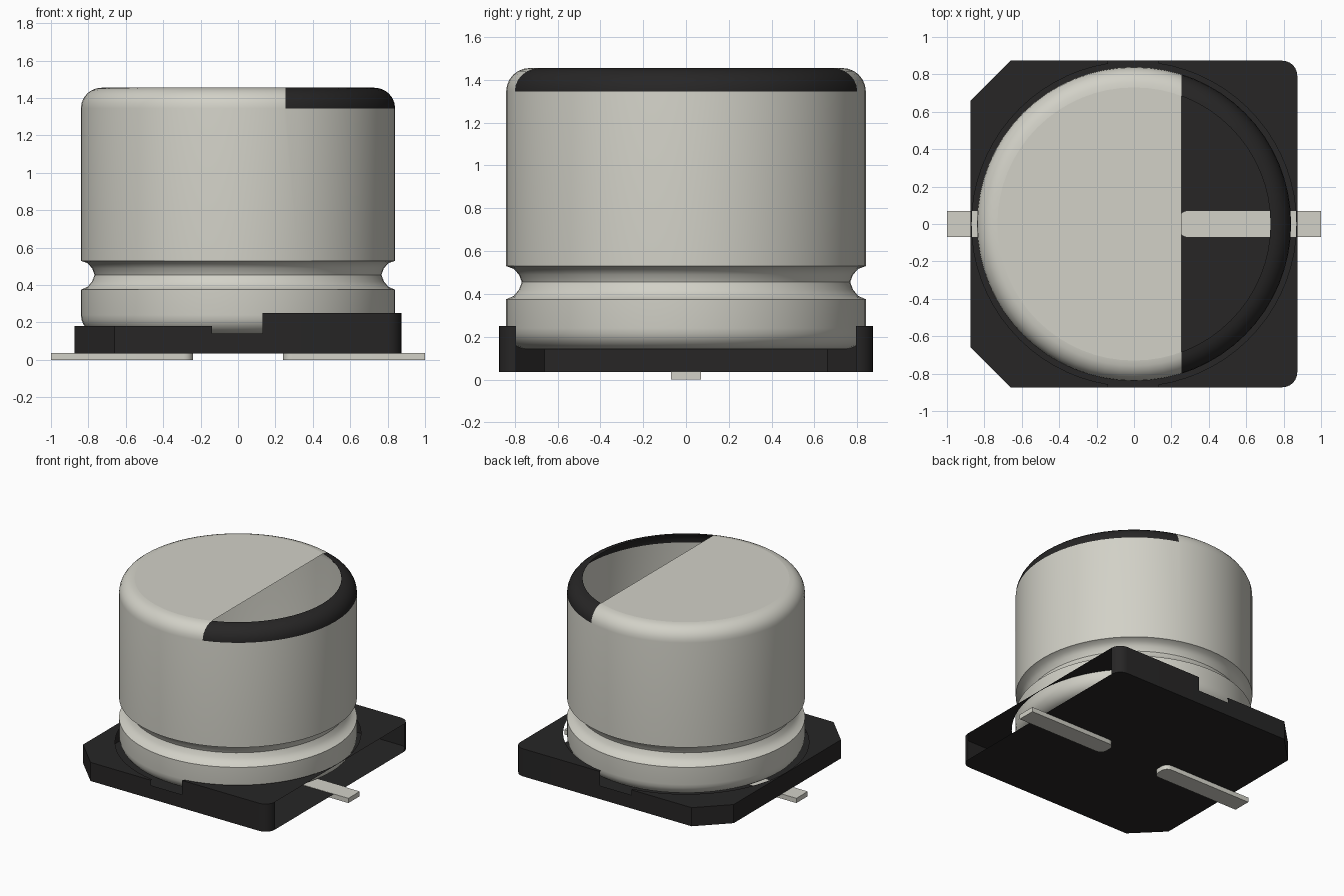
import bpy, bmesh, math

if "Cube" in bpy.data.objects:
    bpy.data.objects.remove(bpy.data.objects["Cube"], do_unlink=True)


def material(name, rgb):
    m = bpy.data.materials.new(name)
    m.use_nodes = True
    col = (*rgb, 1.0)
    m.diffuse_color = col
    m.node_tree.nodes["Principled BSDF"].inputs["Base Color"].default_value = col
    return m


METAL = material("pale_metal", (0.644, 0.637, 0.572))
BLACK = material("black_plastic", (0.020, 0.019, 0.019))


def finish(name, bm, mats, angle=None):
    bmesh.ops.recalc_face_normals(bm, faces=bm.faces[:])
    mesh = bpy.data.meshes.new(name)
    bm.to_mesh(mesh)
    bm.free()
    for m in mats:
        mesh.materials.append(m)
    ob = bpy.data.objects.new(name, mesh)
    bpy.context.collection.objects.link(ob)
    if angle:
        bpy.ops.object.select_all(action='DESELECT')
        ob.select_set(True)
        bpy.context.view_layer.objects.active = ob
        bpy.ops.object.shade_smooth_by_angle(angle=math.radians(angle))
    return ob


def arc(cx, cy, r, a0, a1, n):
    steps = [math.radians(a0 + (a1 - a0) * i / n) for i in range(n + 1)]
    return [(cx + r * math.cos(a), cy + r * math.sin(a)) for a in steps]


def face(bm, pts):
    return bm.faces.new([bm.verts.new(p) for p in pts])


# --- Can: lathed shell, open underneath, with a crimped groove ---
R, TOP, LOW, FIL = 0.84, 1.455, 0.14, 0.11
MARK_X = 0.255
profile = arc(R - 0.1, LOW + 0.1, 0.1, -90, 0, 6)
profile += [(R, 0.375), (0.805, 0.39), (0.78, 0.42), (0.767, 0.455),
            (0.78, 0.49), (0.805, 0.517), (R, 0.53)]
profile += arc(R - FIL, TOP - FIL, FIL, 0, 90, 6) + [(0, TOP)]
bm = bmesh.new()
verts = [bm.verts.new((r, 0, z)) for r, z in profile]
edges = [bm.edges.new(pair) for pair in zip(verts, verts[1:])]
bmesh.ops.spin(bm, geom=verts + edges, cent=(0, 0, 0), axis=(0, 0, 1),
               angle=math.tau, steps=64, use_duplicate=False)
bmesh.ops.remove_doubles(bm, verts=bm.verts[:], dist=0.0005)

# Polarity mark: the lid is open past the cut line and its rim is black
upper = [f for f in bm.faces if f.calc_center_median().z > TOP - FIL]
geom = upper + list({e for f in upper for e in f.edges}) + list({v for f in upper for v in f.verts})
bmesh.ops.bisect_plane(bm, geom=geom, plane_co=(MARK_X, 0, 0), plane_no=(1, 0, 0), dist=0.0001)
opening = []
for f in bm.faces:
    c = f.calc_center_median()
    if c.x > MARK_X and c.z > TOP - FIL:
        if c.z > TOP - 0.0005:
            opening.append(f)
        else:
            f.material_index = 1
bmesh.ops.delete(bm, geom=opening, context='FACES')
can = finish("can", bm, [METAL, BLACK], 40)
for p in can.data.polygons:
    if p.center.z > TOP - 0.0005:
        p.use_smooth = False

# --- Base tray: floor, stepped side walls, corner plates around a round hole ---
H, FLOOR, CH, RC = 0.873, 0.035, 0.66, 0.08
STEP_L, STEP_R, HOLE = -0.14, 0.13, 0.868
corner = arc(H - RC, H - RC, RC, 0, 90, 6)
half = corner + [(STEP_R, H), (STEP_L, H), (-CH, H), (-H, CH)]


def wall_top(x):
    return 0.25 if x > STEP_R else (0.14 if x > STEP_L else 0.18)


bm = bmesh.new()
outline = half + [(x, -y) for x, y in reversed(half)]
face(bm, [(x, y, FLOOR) for x, y in outline])
# walls follow the outline, leaving the +x side open between its corners
for (x0, y0), (x1, y1) in zip(outline, outline[1:]):
    h = wall_top((x0 + x1) / 2)
    face(bm, [(x0, y0, FLOOR), (x1, y1, FLOOR), (x1, y1, h), (x0, y0, h)])
a_r = math.degrees(math.acos(STEP_R / HOLE))
a_l = math.degrees(math.acos(STEP_L / HOLE))
plates = [
    (0.25, [(H, 0)] + corner + [(STEP_R, H)] + arc(0, 0, HOLE, a_r, 0, 16)),
    (0.18, [(STEP_L, H), (-CH, H), (-H, CH), (-H, 0)] + arc(0, 0, HOLE, 180, a_l, 16)),
]
for z, pts in plates:
    for s in (1, -1):
        face(bm, [(x, s * y, z) for x, y in pts])
bmesh.ops.remove_doubles(bm, verts=bm.verts[:], dist=0.0005)
finish("base_tray", bm, [BLACK], 30)

# --- Flat leads with a rounded inner end ---
W, INNER, RL, LEAD_TOP = 0.07, 0.24, 0.05, 0.037
lead = [(1, -W), (1, W)]
lead += arc(INNER + RL, W - RL, RL, 90, 180, 5) + arc(INNER + RL, RL - W, RL, 180, 270, 5)
for name, s in (("left_lead", 1), ("right_lead", -1)):
    bm = bmesh.new()
    f = face(bm, [(s * x, y, 0) for x, y in lead])
    ext = bmesh.ops.extrude_face_region(bm, geom=[f], use_keep_orig=True)
    moved = [v for v in ext["geom"] if isinstance(v, bmesh.types.BMVert)]
    bmesh.ops.translate(bm, verts=moved, vec=(0, 0, LEAD_TOP))
    finish(name, bm, [METAL], 30)
